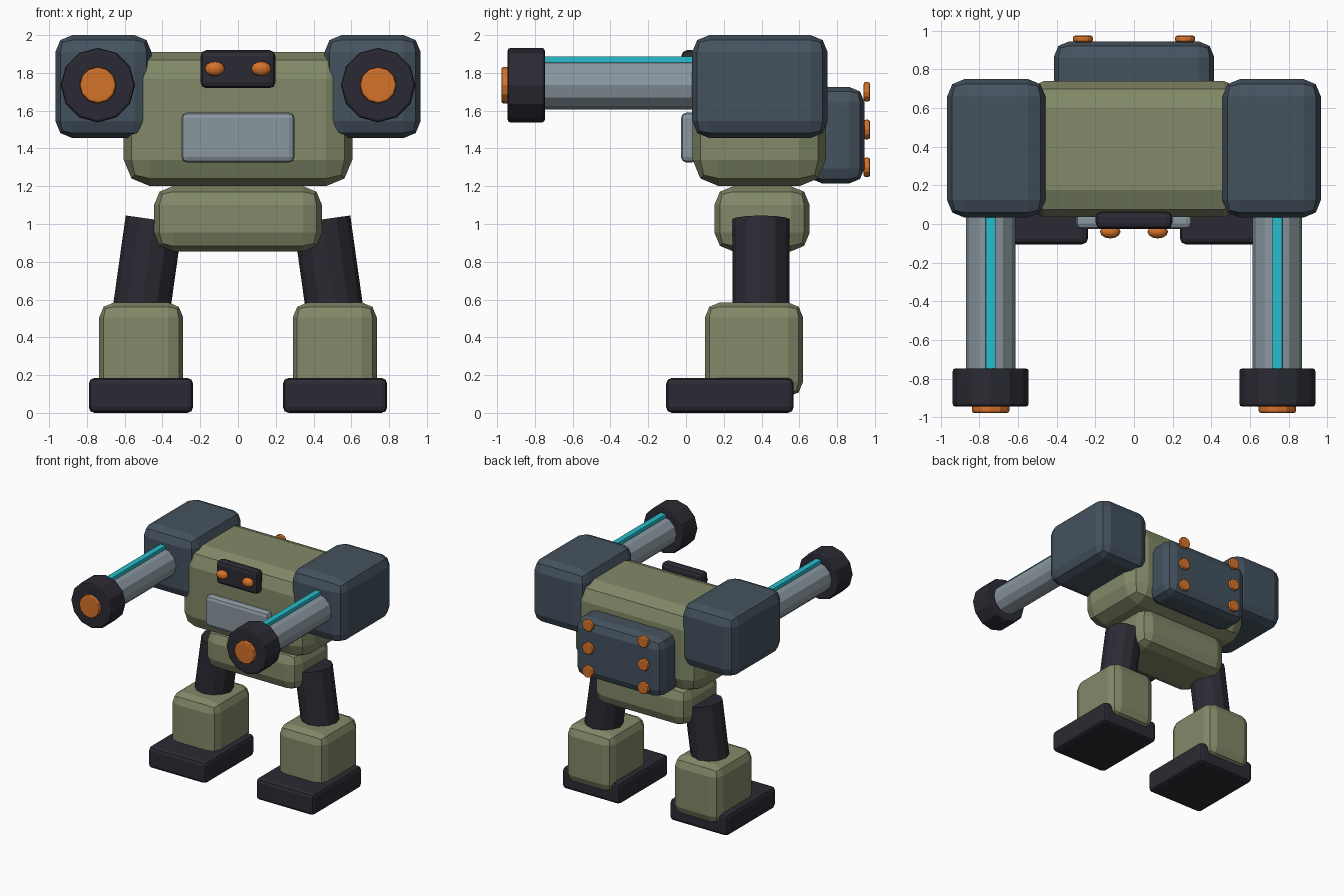
import bpy
from math import radians, sin, cos

cube = bpy.data.objects.get("Cube")
if cube:
    bpy.data.objects.remove(cube, do_unlink=True)


def material(name, rgb):
    """Flat colour given as 0-255 sRGB, stored linear."""
    lin = [((c / 255 + 0.055) / 1.055) ** 2.4 for c in rgb] + [1.0]
    mat = bpy.data.materials.new(name)
    mat.use_nodes = True
    mat.diffuse_color = lin
    mat.node_tree.nodes["Principled BSDF"].inputs["Base Color"].default_value = lin
    return mat


OLIVE = material("olive armour", (130, 137, 104))
SLATE = material("slate armour", (68, 82, 94))
DARK = material("dark metal", (43, 42, 51))
STEEL = material("steel", (138, 151, 159))
CYAN = material("cyan glow", (38, 190, 205))
ORANGE = material("orange glow", (212, 114, 42))


def finish(name, mat, bevel=0, segments=2):
    obj = bpy.context.object
    obj.name = name
    obj.data.materials.append(mat)
    if bevel:
        mod = obj.modifiers.new("Bevel", 'BEVEL')
        mod.width = bevel
        mod.segments = segments
        mod.limit_method = 'ANGLE'
        mod.angle_limit = radians(40)
    return obj


def box(name, mat, x, y, z, bevel):
    """Bevelled box from its (min, max) range on each axis."""
    ranges = (x, y, z)
    bpy.ops.mesh.primitive_cube_add(size=1, location=[(a + b) / 2 for a, b in ranges])
    obj = bpy.context.object
    obj.scale = [b - a for a, b in ranges]
    bpy.ops.object.transform_apply(location=False, rotation=False, scale=True)
    return finish(name, mat, bevel)


def drum(name, mat, x, z, y, radius, bevel=0):
    """Twelve-sided cylinder lying along y."""
    bpy.ops.mesh.primitive_cylinder_add(
        vertices=12, radius=radius, depth=y[1] - y[0],
        location=(x, (y[0] + y[1]) / 2, z), rotation=(radians(90), 0, 0))
    return finish(name, mat, bevel)


# Body
box("torso", OLIVE, (-0.605, 0.605), (0.035, 0.74), (1.2, 1.91), 0.14)
box("pelvis", OLIVE, (-0.445, 0.445), (0.15, 0.655), (0.855, 1.2), 0.1)
box("chest_plate", STEEL, (-0.3, 0.3), (-0.027, 0.06), (1.325, 1.59), 0.03)
box("visor", DARK, (-0.198, 0.198), (-0.025, 0.065), (1.72, 1.92), 0.03)
box("backpack", SLATE, (-0.415, 0.415), (0.64, 0.945), (1.215, 1.725), 0.08)

for s, side in ((1, "left"), (-1, "right")):
    def span(a, b):
        return tuple(sorted((s * a, s * b)))

    # Eye
    bpy.ops.mesh.primitive_uv_sphere_add(
        segments=12, ring_count=8, radius=1, location=(s * 0.123, -0.04, 1.822))
    bpy.context.object.scale = (0.053, 0.035, 0.038)
    finish(side + "_eye", ORANGE)

    # Backpack bolts
    for i, z in enumerate((1.3, 1.5, 1.7)):
        drum(f"{side}_bolt_{i + 1}", ORANGE, s * 0.264, z, (0.94, 0.975), 0.052, 0.012)

    # Shoulder and arm cannon
    box(side + "_shoulder", SLATE, span(0.458, 0.967), (0.033, 0.75), (1.455, 2.0), 0.09)
    gun_x, gun_z = s * 0.742, 1.735
    drum(side + "_barrel", STEEL, gun_x, gun_z, (-0.76, 0.15), 0.128)
    drum(side + "_muzzle", DARK, gun_x, gun_z, (-0.945, -0.747), 0.197, 0.015)
    drum(side + "_muzzle_core", ORANGE, gun_x, gun_z, (-0.978, -0.93), 0.097, 0.012)
    box(side + "_barrel_strip", CYAN, (gun_x - 0.026, gun_x + 0.026),
        (-0.76, 0.1), (1.84, 1.888), 0.005)

    # Thigh, leaning inwards towards the pelvis
    tilt, length = radians(8), 0.6
    bpy.ops.mesh.primitive_cylinder_add(
        vertices=12, radius=0.152, depth=length, rotation=(0, -s * tilt, 0),
        location=(s * (0.444 + sin(tilt) * length / 2), 0.397, 1.024 - cos(tilt) * length / 2))
    finish(side + "_thigh", DARK)

    # Shin and foot
    box(side + "_shin", OLIVE, span(0.29, 0.735), (0.1, 0.62), (0.085, 0.585), 0.08)
    box(side + "_foot", DARK, span(0.238, 0.79), (-0.105, 0.57), (0, 0.185), 0.03)
